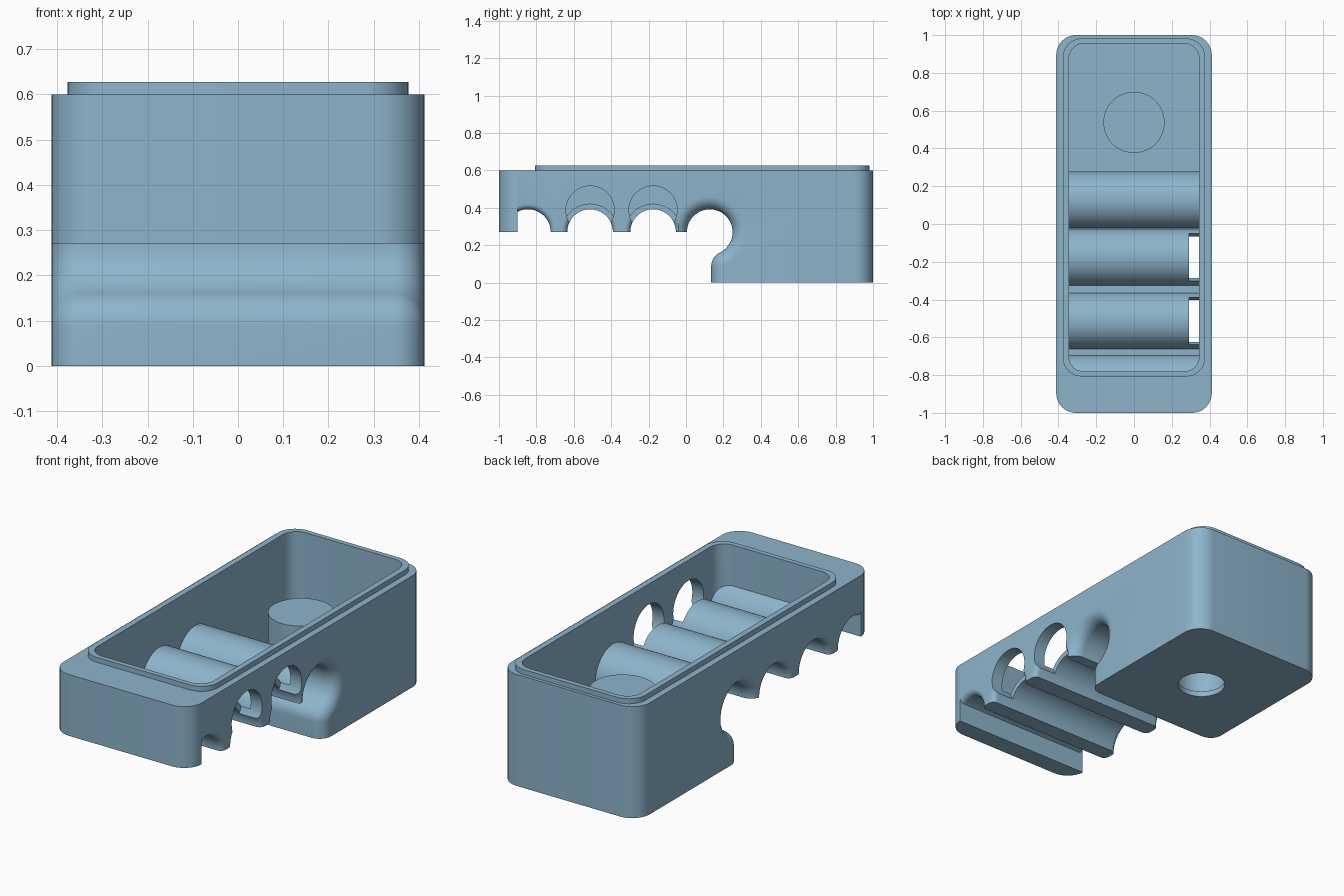
import bpy, bmesh, math

if "Cube" in bpy.data.objects:
    bpy.data.objects.remove(bpy.data.objects["Cube"])

blue = bpy.data.materials.new("soft blue")
blue.diffuse_color = (0.27, 0.46, 0.60, 1)
blue.use_nodes = True
blue.node_tree.nodes["Principled BSDF"].inputs["Base Color"].default_value = blue.diffuse_color

HW = 0.412            # half width of the case
GZ, GR = 0.27, 0.122  # finger groove height and radius
WALL = 0.03


def loft(name, sections):
    """Solid skinned through rings of equal point count."""
    bm = bmesh.new()
    rings = [[bm.verts.new(p) for p in ring] for ring in sections]
    for a, b in zip(rings, rings[1:]):
        for i in range(len(a)):
            j = (i + 1) % len(a)
            bm.faces.new((a[i], a[j], b[j], b[i]))
    bm.faces.new(rings[0][::-1])
    bm.faces.new(rings[-1])
    bmesh.ops.recalc_face_normals(bm, faces=bm.faces)
    me = bpy.data.meshes.new(name)
    bm.to_mesh(me)
    bm.free()
    ob = bpy.data.objects.new(name, me)
    bpy.context.collection.objects.link(ob)
    return ob


def arc(cy, cz, r, a0, a1, n):
    return [(cy + r * math.cos(a0 + (a1 - a0) * i / n),
             cz + r * math.sin(a0 + (a1 - a0) * i / n)) for i in range(n + 1)]


def rounded_prism(name, hw, y0, y1, r, z0, z1):
    pts = []
    for k, (cx, cy) in enumerate([(hw - r, y1 - r), (r - hw, y1 - r),
                                  (r - hw, y0 + r), (hw - r, y0 + r)]):
        pts += arc(cx, cy, r, k * math.pi / 2, (k + 1) * math.pi / 2, 10)
    return loft(name, [[(x, y, z) for x, y in pts] for z in (z0, z1)])


def disc(name, centre, r, lo, hi, axis):
    pts = arc(centre[0], centre[1], r, 0, 2 * math.pi, 64)[:-1]
    if axis == 'Z':
        return loft(name, [[(a, b, h) for a, b in pts] for h in (lo, hi)])
    return loft(name, [[(h, a, b) for a, b in pts] for h in (lo, hi)])


def slab(name, y0, y1, z0, z1):
    ring = [(y0, z0), (y1, z0), (y1, z1), (y0, z1)]
    return loft(name, [[(x, y, z) for y, z in ring] for x in (-0.6, 0.6)])


def boolean(target, tool, op='DIFFERENCE'):
    m = target.modifiers.new("cut", 'BOOLEAN')
    m.operation, m.object, m.solver = op, tool, 'EXACT'
    bpy.context.view_layer.objects.active = target
    bpy.ops.object.modifier_apply(modifier=m.name)
    bpy.data.objects.remove(tool)


def groove_profile(cy, d):
    """Arched finger groove, grown outward by d."""
    r = GR + d
    return arc(cy, GZ, r, 0, math.pi, 32) + [(cy - r, 0.1), (cy + r, 0.1)]


def front_profile(cy, d):
    """Front groove, stopped by the front wall."""
    r = GR + d
    return arc(cy, GZ, r, 0, math.acos((-0.9 - cy) / r), 24) + [(-0.9, 0.1), (cy + r, 0.1)]


def rear_profile(cy, d):
    """Rear groove flowing in an S into the grip's front face."""
    by, bz = cy + 0.088, GZ - 0.182
    ang = math.atan2(GZ - bz, cy - by)
    rb = math.hypot(GZ - bz, cy - by) - GR
    return ([(cy - GR - d, -0.1), (by - rb + d, -0.1)]
            + arc(by, bz, rb - d, math.pi, ang, 10)
            + arc(cy, GZ, GR + d, ang - math.pi, math.pi, 44))


def groove(profile, cy, flare):
    """Groove through the width whose ends flare in a round fillet."""
    half = []
    for i in range(9):
        t = math.sin(i / 8 * math.pi / 2)
        half.append((HW - flare + flare * t, flare * (1 - math.sqrt(max(0, 1 - t * t)))))
    half.append((HW + 0.05, flare))
    stations = [(-x, d) for x, d in reversed(half)] + half
    return loft("groove", [[(x, y, z) for y, z in profile(cy, d)] for x, d in stations])


def tube(profile, cy):
    return loft("tube", [[(x, y, z) for y, z in profile(cy, WALL)] for x in (-0.6, 0.6)])


GROOVES = [(front_profile, -0.845, 0.03), (groove_profile, -0.513, 0.03),
           (groove_profile, -0.176, 0.03), (rear_profile, 0.127, 0.068)]

# outer case with the raised rim
case = rounded_prism("case", HW, -1, 1, 0.105, 0, 0.6)
boolean(case, rounded_prism("rim", 0.377, -0.807, 0.982, 0.1, 0.4, 0.627), 'UNION')

# inner space, leaving tube shells, the raised floor and the round post
cavity = rounded_prism("cavity", 0.345, -0.78, 0.955, 0.08, WALL, 0.8)
boolean(cavity, slab("raised_floor", -1.2, 0.1, -0.2, GZ + WALL))
for profile, cy, _ in GROOVES:
    boolean(cavity, tube(profile, cy))
boolean(cavity, disc("post", (0, 0.538), 0.162, -0.1, 0.43, 'Z'))
boolean(case, cavity)

# underside step and finger grooves
boolean(case, slab("underside", -1.2, 0.06, -0.3, GZ))
for profile, cy, flare in GROOVES:
    boolean(case, groove(profile, cy, flare))

# round openings in the right wall
for cy in (-0.513, -0.176):
    boolean(case, disc("opening", (cy, 0.388), 0.129, 0.29, 0.6, 'X'))

# hollow of the post, entered from below
boolean(case, disc("post_hollow", (0, 0.538), 0.132, 0.03, 0.4, 'Z'))
boolean(case, disc("post_hole", (0, 0.538), 0.12, -0.1, 0.1, 'Z'))

case.data.materials.clear()
case.data.materials.append(blue)
for f in case.data.polygons:
    f.material_index = 0
bpy.ops.object.select_all(action='DESELECT')
case.select_set(True)
bpy.context.view_layer.objects.active = case
bpy.ops.object.shade_smooth_by_angle(angle=math.radians(30))
